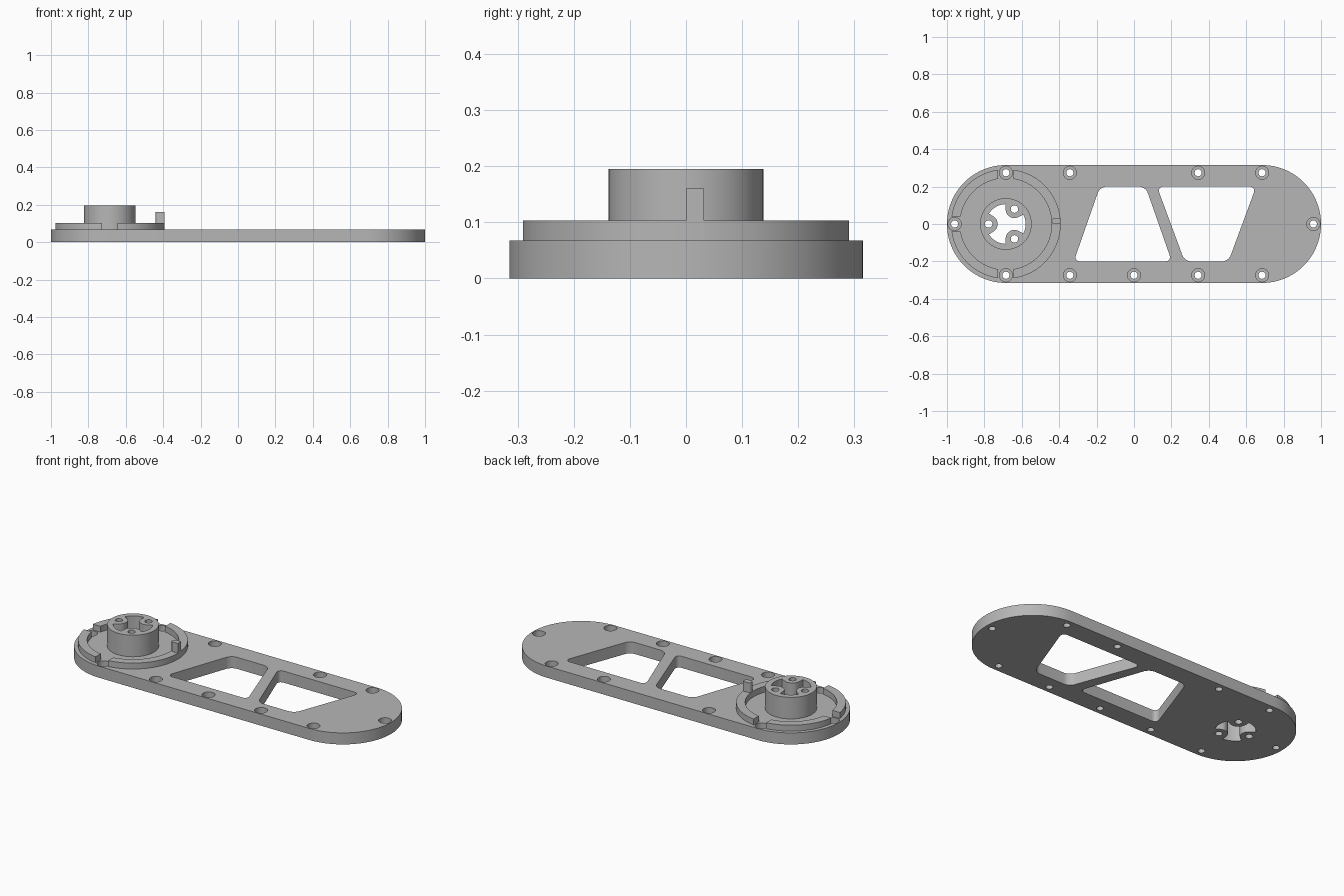
import bpy
import bmesh
from math import sin, cos, asin, sqrt, pi, radians
from mathutils import Vector

if "Cube" in bpy.data.objects:
    bpy.data.objects.remove(bpy.data.objects["Cube"], do_unlink=True)

# Main dimensions
PLATE_TOP, RING_TOP, HUB_TOP, PIN_TOP = 0.068, 0.103, 0.195, 0.16
END_R, END_X = 0.315, 0.685
HUB = Vector((-END_X, 0))

grey = bpy.data.materials.new("plain grey")
grey.use_nodes = True
GREY = (0.47, 0.47, 0.47, 1)
grey.diffuse_color = GREY
grey.node_tree.nodes["Principled BSDF"].inputs["Base Color"].default_value = GREY


def arc(centre, r, a0, a1, n=48):
    """Points along an arc, angles in radians."""
    return [Vector((centre[0] + r * cos(a0 + (a1 - a0) * i / n),
                    centre[1] + r * sin(a0 + (a1 - a0) * i / n))) for i in range(n + 1)]


def circle(centre, r, n=32):
    return arc(centre, r, 0, 2 * pi, n)[:-1]


def prisms(name, outlines, z0, z1, fillet=0):
    """One object made of upright prisms, with optional rounded corners."""
    bm = bmesh.new()
    for pts in outlines:
        low = [bm.verts.new((p[0], p[1], z0)) for p in pts]
        high = [bm.verts.new((p[0], p[1], z1)) for p in pts]
        bm.faces.new(low[::-1])
        bm.faces.new(high)
        for i in range(len(pts)):
            j = (i + 1) % len(pts)
            bm.faces.new((low[i], low[j], high[j], high[i]))
    if fillet:
        upright = [e for e in bm.edges if abs(e.verts[0].co.z - e.verts[1].co.z) > 1e-4]
        bmesh.ops.bevel(bm, geom=upright, offset=fillet, segments=8,
                        profile=0.5, affect='EDGES')
    bmesh.ops.recalc_face_normals(bm, faces=bm.faces)
    mesh = bpy.data.meshes.new(name)
    bm.to_mesh(mesh)
    bm.free()
    mesh.materials.append(grey)
    obj = bpy.data.objects.new(name, mesh)
    bpy.context.collection.objects.link(obj)
    return obj


def activate(obj):
    bpy.ops.object.select_all(action='DESELECT')
    obj.select_set(True)
    bpy.context.view_layer.objects.active = obj


def cut(target, outlines, z0, z1, fillet=0):
    """Subtract prisms from the target and discard the cutter."""
    cutter = prisms("cutter", outlines, z0, z1, fillet)
    cutter.hide_render = True
    mod = target.modifiers.new("cut", 'BOOLEAN')
    mod.operation = 'DIFFERENCE'
    mod.solver = 'EXACT'
    mod.object = cutter
    activate(target)
    bpy.ops.object.modifier_apply(modifier=mod.name)
    bpy.data.objects.remove(cutter, do_unlink=True)


def hub_opening():
    """Three wide lobes separated by round screw bosses."""
    reach, boss_r, boss_d = 0.106, 0.048, 0.092
    edge = asin(boss_r / boss_d)
    pts = []
    for k in range(3):
        mid = radians(60 + 120 * k)
        for i in range(21):
            a = edge * (i / 10 - 1)
            r = boss_d * cos(a) - sqrt(max(0, boss_r ** 2 - (boss_d * sin(a)) ** 2))
            pts.append(HUB + Vector((r * cos(mid + a), r * sin(mid + a))))
        pts += arc(HUB, reach, mid + edge, mid + 2 * pi / 3 - edge, 12)
    return pts


# Base plate with rounded ends
plate = prisms("base_plate",
               [arc((END_X, 0), END_R, -pi / 2, pi / 2) + arc(HUB, END_R, pi / 2, 3 * pi / 2)],
               0, PLATE_TOP)

# Two tapered windows with rounded corners
windows = []
for mid, top_half, bottom_half in ((-0.06, 0.122, 0.262), (0.388, 0.265, 0.117)):
    windows.append([(mid - bottom_half, -0.2), (mid + bottom_half, -0.2),
                    (mid + top_half, 0.2), (mid - top_half, 0.2)])
cut(plate, windows, -0.1, 0.2, fillet=0.035)

# Counterbored screw holes around the rim
ROW = 0.274
screws = [(x, s * ROW) for x in (-END_X, -0.343, 0.343, END_X) for s in (-1, 1)]
screws += [(0, -ROW), (-END_X - ROW, 0), (END_X + ROW, 0)]
cut(plate, [circle(p, 0.035) for p in screws], 0.025, 0.2)
cut(plate, [circle(p, 0.019) for p in screws], -0.1, 0.2)

# Hub on the plate, with the lobed opening and small holes through both
hub = prisms("hub", [circle(HUB, 0.138, 96)], PLATE_TOP, HUB_TOP)
small_holes = [circle(HUB + Vector((cos(a), sin(a))) * 0.092, 0.02, 24)
               for a in (pi / 3, pi, 5 * pi / 3)]
for part in (plate, hub):
    cut(part, [hub_opening()] + small_holes, -0.1, 0.3)

# Raised ring in three arcs, with gaps at the screws
OUTER, INNER, GAP = 0.293, 0.245, 0.041
arcs = []
for start, end in ((-pi / 2, pi / 2), (pi / 2, pi), (pi, 3 * pi / 2)):
    go, gi = asin(GAP / OUTER), asin(GAP / INNER)
    arcs.append(arc(HUB, OUTER, start + go, end - go) + arc(HUB, INNER, end - gi, start + gi))
ring = prisms("raised_ring", arcs, PLATE_TOP, RING_TOP)

# Upright stop pin on the ring, rounded on its inner side
pin_y, pin_r = 0.016, 0.016
pin = prisms("stop_pin",
             [arc((HUB.x + INNER + pin_r, pin_y), pin_r, pi / 2, 3 * pi / 2, 12)
              + [(HUB.x + OUTER - 0.001, 0), (HUB.x + OUTER - 0.001, 2 * pin_y)]],
             PLATE_TOP, PIN_TOP)

for part in (plate, hub, ring, pin):
    activate(part)
    bpy.ops.object.shade_smooth_by_angle(angle=radians(30))
